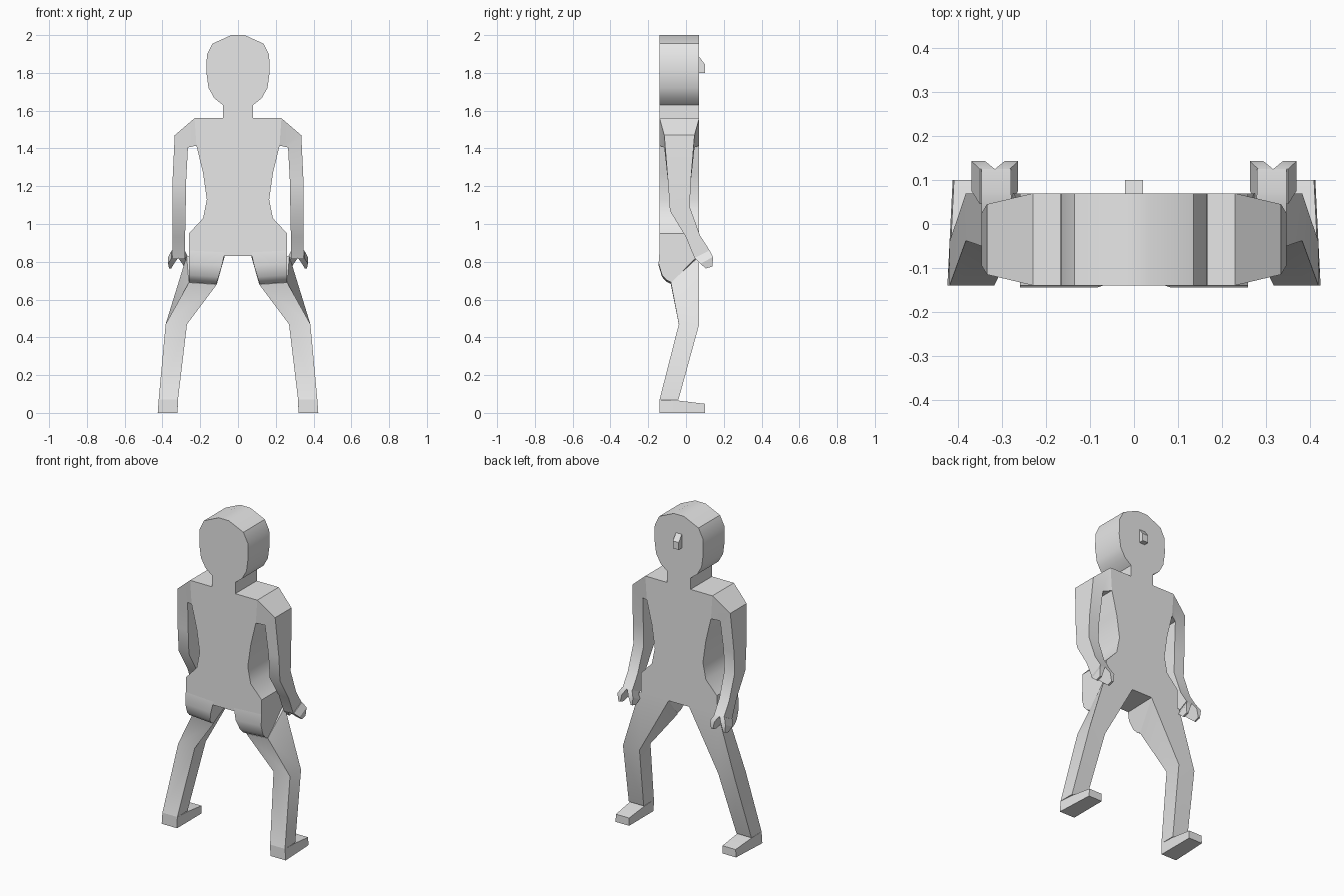
import bpy
import bmesh
from math import radians

if "Cube" in bpy.data.objects:
    bpy.data.objects.remove(bpy.data.objects["Cube"])

BACK, FRONT = -0.14, 0.07

grey = bpy.data.materials.new("plain_grey")
grey.use_nodes = True
grey.diffuse_color = (0.8, 0.8, 0.8, 1)
grey.node_tree.nodes["Principled BSDF"].inputs["Base Color"].default_value = (0.8, 0.8, 0.8, 1)


def loft(name, sections, mirrored=True):
    """Skin a run of matching point loops and cap both ends."""
    bm = bmesh.new()
    loops = [[bm.verts.new(p) for p in s] for s in sections]
    n = len(loops[0])
    for a, b in zip(loops, loops[1:]):
        for i in range(n):
            j = (i + 1) % n
            bm.faces.new((a[i], a[j], b[j], b[i]))
    bm.faces.new(loops[0])
    bm.faces.new(loops[-1])
    bmesh.ops.recalc_face_normals(bm, faces=bm.faces[:])
    mesh = bpy.data.meshes.new(name)
    bm.to_mesh(mesh)
    bm.free()
    mesh.materials.append(grey)
    obj = bpy.data.objects.new(name, mesh)
    bpy.context.collection.objects.link(obj)
    bpy.ops.object.select_all(action="DESELECT")
    obj.select_set(True)
    bpy.context.view_layer.objects.active = obj
    bpy.ops.object.shade_smooth_by_angle(angle=radians(32))
    if mirrored:
        mod = obj.modifiers.new("mirror", "MIRROR")
        mod.use_mirror_merge = False
    return obj


def ring(outer, inner, back, front):
    """Four corners from outer and inner (x, z) points and a depth range."""
    return [(outer[0], back, outer[1]), (outer[0], front, outer[1]),
            (inner[0], front, inner[1]), (inner[0], back, inner[1])]


# Body slab: head, neck, torso and hips share one outline
half = [(0.035, 2.0), (0.135, 1.955), (0.165, 1.895), (0.167, 1.8),
        (0.156, 1.72), (0.125, 1.665), (0.08, 1.63), (0.08, 1.56),
        (0.23, 1.56), (0.22, 1.415), (0.185, 1.27), (0.165, 1.13),
        (0.185, 1.03), (0.26, 0.95), (0.26, 0.83), (0.07, 0.83)]
outline = half + [(-x, z) for x, z in reversed(half)]
loft("body", [[(x, y, z) for x, z in outline] for y in (BACK, FRONT)], False)

# Nose: small wedge on the face
wedge = [(FRONT, 1.885), (0.1, 1.845), (0.1, 1.8), (FRONT, 1.8)]
loft("nose", [[(x, y, z) for y, z in wedge] for x in (-0.02, 0.02)], False)

# Arms: shoulder to wrist, bent forward at the elbow
wrist_back, wrist_front = (0.045, 0.82), (0.125, 0.86)


def tilted(x_out, x_in, back, front):
    return [(x_out, *back), (x_out, *front), (x_in, *front), (x_in, *back)]


loft("arms", [
    ring((0.23, 1.56), (0.22, 1.415), BACK, FRONT),
    ring((0.335, 1.47), (0.265, 1.405), -0.115, 0.045),
    ring((0.347, 1.22), (0.275, 1.22), -0.095, 0.025),
    tilted(0.347, 0.277, (-0.085, 1.07), (0.02, 1.09)),
    tilted(0.347, 0.28, (0.0, 0.93), (0.074, 0.94)),
    tilted(0.347, 0.28, wrist_back, wrist_front),
])

# Hands: two short prongs splaying from each wrist
for name, sign in (("outer_fingers", 1), ("inner_fingers", -1)):
    mid = 0.317
    loft(name, [
        tilted(mid + sign * 0.034, mid, wrist_back, wrist_front),
        tilted(mid + sign * 0.053, mid + sign * 0.022, (0.075, 0.79), (0.143, 0.825)),
        tilted(mid + sign * 0.048, mid + sign * 0.036, (0.105, 0.765), (0.14, 0.775)),
    ])

# Buttocks: rounded profile swept across each hip
curve = [(FRONT, 0.83), (BACK, 0.85), (-0.145, 0.78), (-0.127, 0.72),
         (-0.105, 0.695), (-0.075, 0.68)]
loft("buttocks", [
    [(0.07 + max(0, 0.83 - z) * 0.3, y, z) for y, z in curve],
    [(0.26, y, z + 0.01) for y, z in curve],
])

# Legs: hip, knee and ankle
loft("legs", [
    [(0.26, -0.08, 0.69), (0.272, FRONT, 0.83), (0.07, FRONT, 0.83), (0.112, -0.08, 0.68)],
    ring((0.383, 0.47), (0.27, 0.47), -0.038, FRONT),
    ring((0.42, 0.07), (0.318, 0.07), BACK, -0.04),
])

# Feet: flat wedges pointing ahead, slightly narrower at the toe
loft("feet", [
    [(0.425, BACK, 0), (0.42, BACK, 0.07), (0.318, BACK, 0.07), (0.32, BACK, 0)],
    [(0.42, -0.04, 0), (0.417, -0.04, 0.065), (0.318, -0.04, 0.065), (0.32, -0.04, 0)],
    [(0.413, 0.1, 0), (0.41, 0.1, 0.048), (0.32, 0.1, 0.048), (0.32, 0.1, 0)],
])
